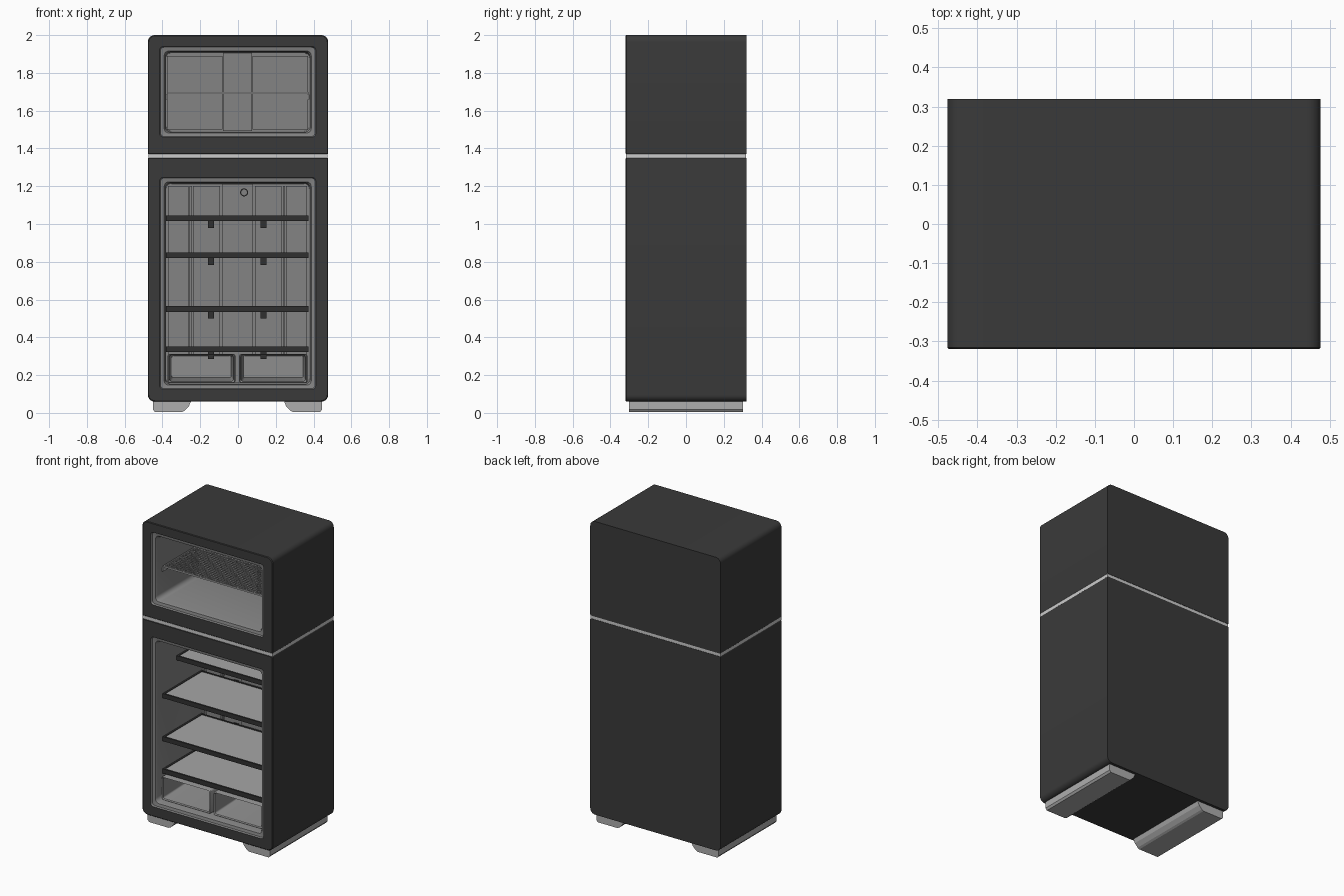
import bpy, bmesh, math
from mathutils import Matrix, Vector

cube = bpy.data.objects.get("Cube")
if cube:
    bpy.data.objects.remove(cube, do_unlink=True)


def material(name, v):
    m = bpy.data.materials.new(name)
    m.use_nodes = True
    m.diffuse_color = (v, v, v, 1)
    m.node_tree.nodes["Principled BSDF"].inputs["Base Color"].default_value = (v, v, v, 1)
    return m


BLACK = material("black enamel", 0.042)
DARK = material("dark shelf trim", 0.03)
LINER = material("grey liner", 0.23)
DRAWER = material("drawer grey", 0.27)
GLASS = material("pale shelf glass", 0.38)
METAL = material("pale metal", 0.42)
SEAL = material("light seal", 0.6)


def finish(name, bm, mats, smooth=False):
    bmesh.ops.recalc_face_normals(bm, faces=bm.faces)
    me = bpy.data.meshes.new(name)
    bm.to_mesh(me)
    bm.free()
    for m in mats:
        me.materials.append(m)
    ob = bpy.data.objects.new(name, me)
    bpy.context.collection.objects.link(ob)
    if smooth:
        bpy.ops.object.select_all(action="DESELECT")
        ob.select_set(True)
        bpy.context.view_layer.objects.active = ob
        bpy.ops.object.shade_smooth_by_angle(angle=math.radians(35))
    return ob


def boxes(name, bounds, mat):
    """One object from boxes given as x0, x1, y0, y1, z0, z1."""
    bm = bmesh.new()
    for x0, x1, y0, y1, z0, z1 in bounds:
        size = Matrix.Diagonal((x1 - x0, y1 - y0, z1 - z0, 1))
        mid = Matrix.Translation(Vector((x0 + x1, y0 + y1, z0 + z1)) / 2)
        bmesh.ops.create_cube(bm, size=1, matrix=mid @ size)
    return finish(name, bm, [mat])


def ring(bm, y, x0, x1, z0, z1, low, high, steps=6):
    """Rounded rectangle facing the front, with its own low and high corner radii."""
    corners = [(x1 - high, z1 - high, high), (x0 + high, z1 - high, high),
               (x0 + low, z0 + low, low), (x1 - low, z0 + low, low)]
    verts = []
    for i, (cx, cz, r) in enumerate(corners):
        for k in range(steps + 1):
            a = (i + k / steps) * math.pi / 2
            verts.append(bm.verts.new((cx + r * math.cos(a), y, cz + r * math.sin(a))))
    return verts


def loft(name, rings, mats, split):
    """Skin closed rings in order; rings past split use the second material."""
    bm = bmesh.new()
    loops = [ring(bm, *r) for r in rings]
    for i, (a, b) in enumerate(zip(loops, loops[1:])):
        for k in range(len(a)):
            n = (k + 1) % len(a)
            f = bm.faces.new((a[k], a[n], b[n], b[k]))
            f.material_index = int(i >= split)
    bm.faces.new(loops[0])
    bm.faces.new(loops[-1]).material_index = int(len(mats) > 1)
    return finish(name, bm, mats, True)


W, D = 0.477, 0.32


def cabinet(name, z0, z1, low, high, o0, o1, back):
    """Shell with a stepped opening and a hollow liner."""
    def opening(y, g, r):
        return (y, g - 0.415, 0.412 - g, o0 + g * 0.9, o1 - g, r, r)
    e = 0.004
    loft(name, [(D, -W, W, z0, z1, low, high),
                (e - D, -W, W, z0, z1, low, high),
                (-D, e - W, W - e, z0 + e, z1 - e, low, high),
                opening(-D, 0, 0.02),
                opening(-D + 0.012, 0.004, 0.02),
                opening(-D + 0.016, 0.024, 0.025),
                opening(-D + 0.03, 0.03, 0.03),
                opening(back, 0.034, 0.03)], [BLACK, LINER], 3)


# Cabinets and the seal between them
FB, CB = 0.13, 0.2
cabinet("freezer_cabinet", 1.37, 2.0, 0.005, 0.035, 1.46, 1.94, FB)
cabinet("fridge_cabinet", 0.06, 1.35, 0.035, 0.005, 0.125, 1.247, CB)
boxes("seam_seal", [(-W + 0.002, W - 0.002, -D + 0.002, D - 0.002, 1.349, 1.371)], SEAL)

# Feet with a slanted inner side
for side, cx in (("right", -0.35), ("left", 0.345)):
    s = 1 if cx > 0 else -1
    profile = [(0.1, 0.064), (-0.102, 0.064), (-0.09, 0.035), (-0.068, 0.012),
               (-0.055, 0.005), (0.09, 0.005), (0.1, 0.018)]
    bm = bmesh.new()
    f = bm.faces.new([bm.verts.new((cx + s * px, -0.302, pz)) for px, pz in profile])
    out = bmesh.ops.extrude_face_region(bm, geom=[f])["geom"]
    bmesh.ops.translate(bm, vec=(0, 0.604, 0),
                        verts=[v for v in out if isinstance(v, bmesh.types.BMVert)])
    finish(side + "_foot", bm, [METAL])

# Freezer back wall
boxes("freezer_duct", [(-0.08, 0.075, FB - 0.035, FB, 1.492, 1.904)], LINER)
boxes("freezer_back_panels", [(-0.375, -0.083, FB - 0.008, FB, 1.5, 1.89),
                              (0.078, 0.37, FB - 0.008, FB, 1.5, 1.89)], LINER)

# Wire shelf: a frame, close rods front to back and a few cross rods
x0, x1, y0, y1, z, t = -0.375, 0.372, -0.25, FB - 0.04, 1.693, 0.0022
rods = [(x0, x1, y, y + 0.008, z - 0.005, z + 0.005) for y in (y0, y1 - 0.008)]
rods += [(x, x + 0.008, y0, y1, z - 0.005, z + 0.005) for x in (x0, x1 - 0.008)]
for i in range(1, 36):
    x = x0 + (x1 - x0) * i / 36
    rods.append((x - t, x + t, y0, y1, z - t, z + t))
for i in range(1, 16):
    y = y0 + (y1 - y0) * i / 16
    rods.append((x0, x1, y - t, y + t, z - 2 * t, z))
boxes("wire_shelf", rods, METAL)
boxes("wire_shelf_rails", [(x, x + 0.008, -0.25, 0.09, 1.66, 1.685)
                           for x in (-0.381, 0.37)], METAL)

# Fridge back wall: duct, ribs and raised panels
boxes("fridge_duct", [(-0.085, 0.08, CB - 0.04, CB, 0.16, 1.213)], LINER)
boxes("fridge_ribs", [(x - 0.006, x + 0.006, CB - 0.02, CB, 0.16, 1.2)
                      for x in (-0.25, 0.243)], LINER)
boxes("fridge_back_panels", [(a, b, CB - 0.008, CB, 0.16, 1.2) for a, b in
                             ((-0.37, -0.262), (-0.238, -0.095),
                              (0.09, 0.231), (0.255, 0.365))], LINER)

# Temperature dial
for name, r, depth, mat in (("dial_ring", 0.021, 0.012, DARK), ("dial_cap", 0.015, 0.018, LINER)):
    bm = bmesh.new()
    place = Matrix.Translation((0.032, CB - 0.04 - depth / 2, 1.167))
    bmesh.ops.create_cone(bm, cap_ends=True, segments=20, radius1=r, radius2=r, depth=depth,
                          matrix=place @ Matrix.Rotation(math.pi / 2, 4, "X"))
    finish(name, bm, [mat], True)

# Glass shelves in dark frames, each on two brackets
for i, (zt, front) in enumerate(((1.045, -0.1), (0.85, -0.245), (0.565, -0.245), (0.352, -0.245))):
    x0, x1, y1, b = -0.38, 0.373, CB - 0.04, 0.012
    zb = zt - 0.03
    boxes(f"shelf_frame_{i + 1}", [(x0, x1, front, front + b, zb, zt),
                                   (x0, x1, y1 - b, y1, zb, zt),
                                   (x0, x0 + b, front, y1, zb, zt),
                                   (x1 - b, x1, front, y1, zb, zt)], DARK)
    boxes(f"shelf_glass_{i + 1}", [(x0 + b, x1 - b, front + b, y1 - b, zt - 0.012, zt - 0.003)], GLASS)
    boxes(f"shelf_brackets_{i + 1}", [(x - 0.016, x + 0.016, front + 0.08, CB, zb - 0.036, zb + 0.015)
                                      for x in (-0.144, 0.136)], DARK)

# Drawers: hollow bins open to the front
for side, a, b in (("right", -0.373, -0.014), ("left", 0.006, 0.367)):
    za, zc = 0.157, 0.312
    loft(side + "_drawer", [(0.08, a, b, za, zc, 0.012, 0.012),
                            (-0.262, a, b, za, zc, 0.012, 0.012),
                            (-0.268, a + 0.004, b - 0.004, za + 0.004, zc - 0.003, 0.012, 0.012),
                            (-0.262, a + 0.01, b - 0.01, za + 0.01, zc - 0.006, 0.012, 0.012),
                            (-0.02, a + 0.022, b - 0.022, za + 0.03, zc - 0.01, 0.01, 0.01)],
         [DRAWER], 99)
